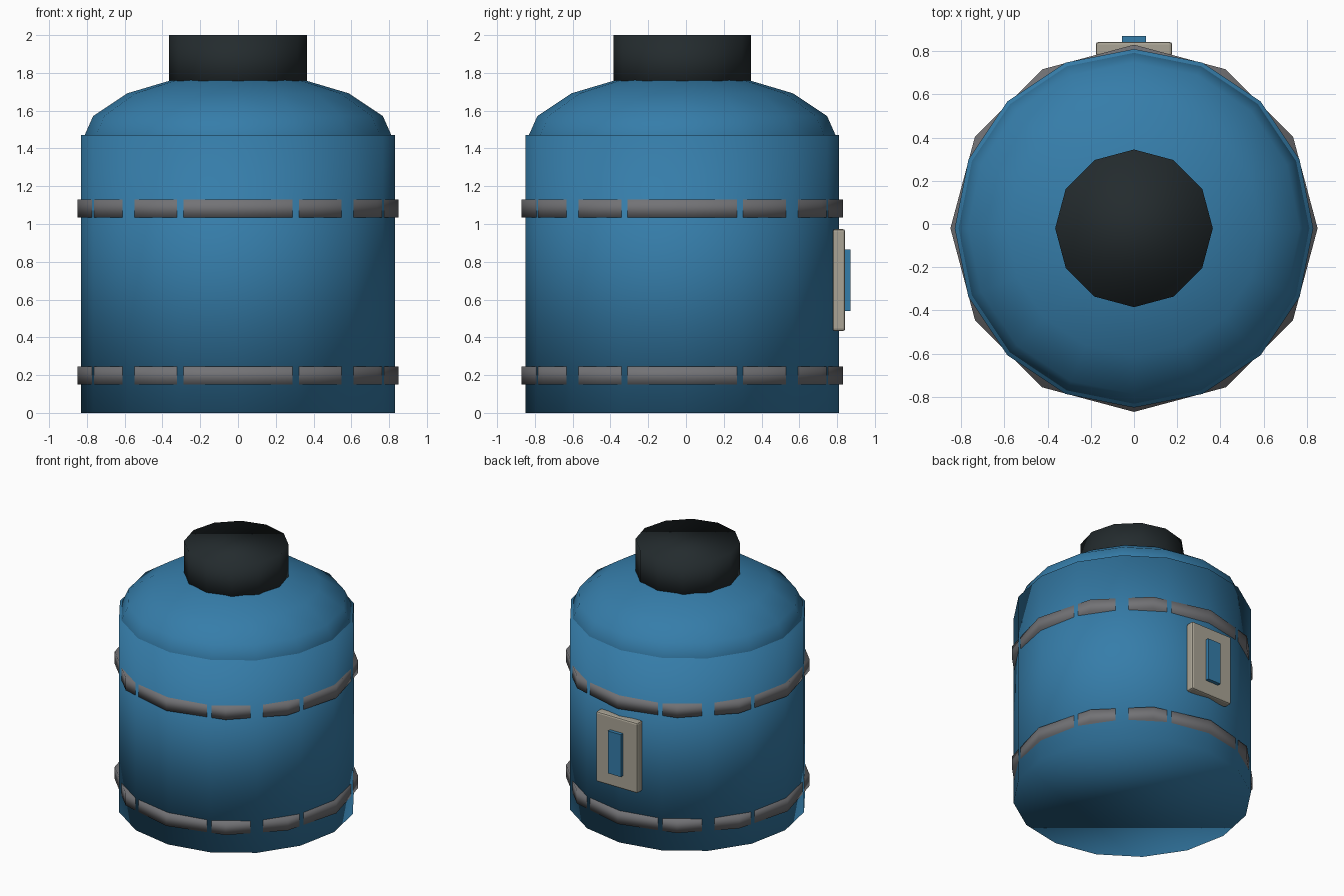
import bpy
from math import pi, cos, sin
import bmesh

if "Cube" in bpy.data.objects:
    bpy.data.objects.remove(bpy.data.objects["Cube"])

CY = -0.02  # the round parts share this axis


def material(name, rgb):
    m = bpy.data.materials.new(name)
    m.diffuse_color = (*rgb, 1)
    m.use_nodes = True
    m.node_tree.nodes["Principled BSDF"].inputs["Base Color"].default_value = m.diffuse_color
    return m


blue = material("blue_paint", (0.036, 0.205, 0.40))
black = material("black_rubber", (0.017, 0.024, 0.027))
cream = material("cream_plastic", (0.40, 0.37, 0.30))
grey = material("grey_metal", (0.17, 0.17, 0.18))


def cylinder(name, sides, radius, z0, z1, mat):
    # first vertex lies on the y axis
    bpy.ops.mesh.primitive_cylinder_add(vertices=sides, radius=radius, depth=z1 - z0,
                                        location=(0, CY, (z0 + z1) / 2))
    ob = bpy.context.object
    ob.name = name
    ob.data.materials.append(mat)
    bpy.ops.object.shade_smooth()
    return ob


def box(name, lo, hi, mat, bevel):
    bpy.ops.mesh.primitive_cube_add(size=1, location=[(a + b) / 2 for a, b in zip(lo, hi)])
    ob = bpy.context.object
    ob.name = name
    ob.scale = [b - a for a, b in zip(lo, hi)]
    bpy.ops.object.transform_apply(location=False, rotation=False, scale=True)
    ob.data.materials.append(mat)
    if bevel:
        mod = ob.modifiers.new("Bevel", 'BEVEL')
        mod.width = bevel
        mod.segments = 2
    return ob


# main tank
cylinder("tank_body", 16, 0.83, 0.0, 1.47, blue)

# domed shoulder: flattened sphere sunk into the tank
bpy.ops.mesh.primitive_uv_sphere_add(segments=16, ring_count=8, radius=1, location=(0, CY, 1.43))
dome = bpy.context.object
dome.name = "tank_shoulder"
dome.scale = (0.83, 0.83, 0.37)
bpy.ops.object.transform_apply(location=False, rotation=False, scale=True)
dome.data.materials.append(blue)
bpy.ops.object.shade_smooth()

# black cap
cylinder("cap", 12, 0.365, 1.70, 2.0, black)

# hoops around the tank
for name, z in (("lower_hoop", 0.15), ("upper_hoop", 1.035)):
    cylinder(name, 12, 0.85, z, z + 0.095, grey)

# plate and handle on the back
box("back_plate", (-0.177, 0.777, 0.433), (0.177, 0.843, 0.973), cream, 0.013)
box("plate_handle", (-0.055, 0.82, 0.54), (0.055, 0.87, 0.865), blue, 0)
